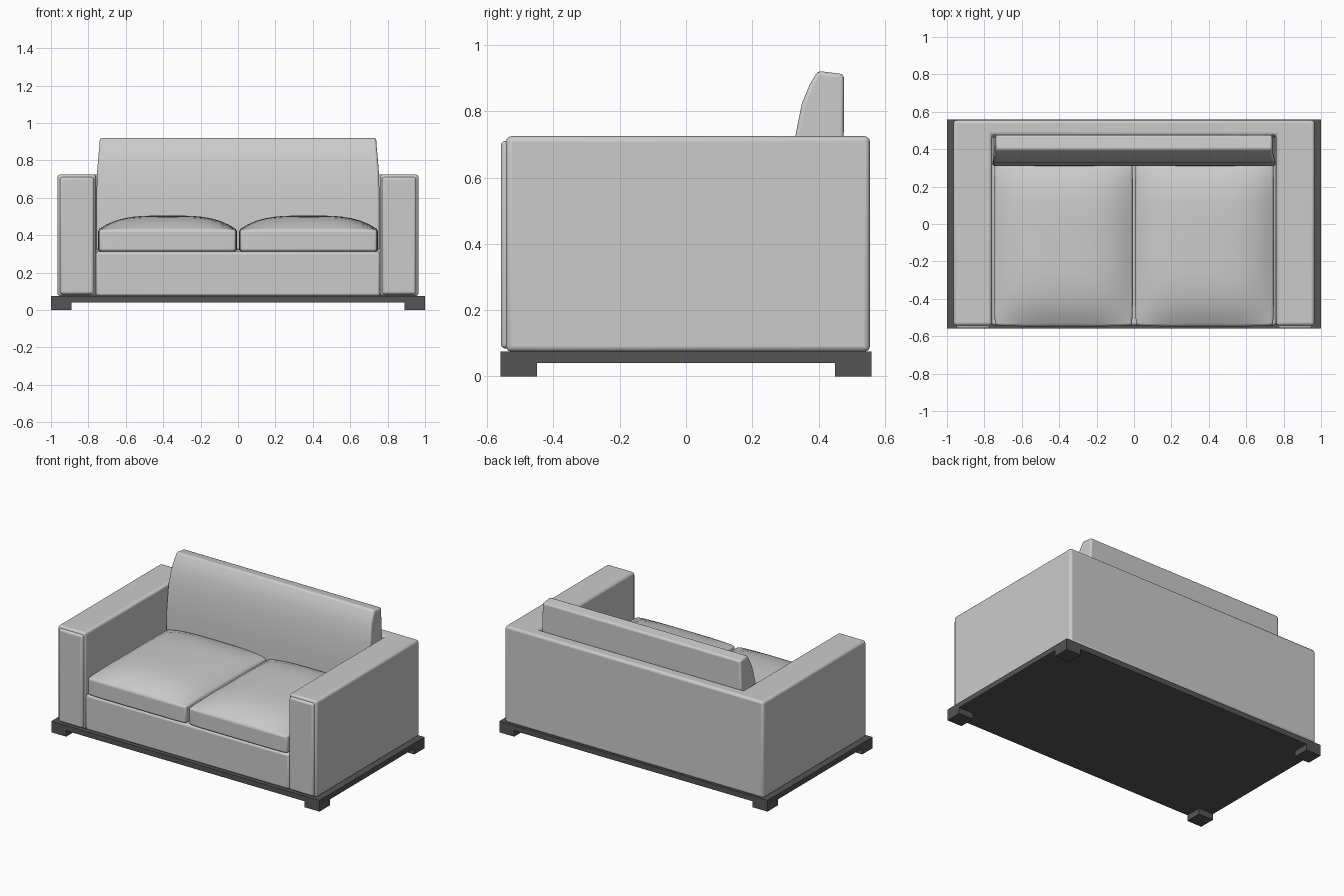
import bpy, bmesh, math

cube = bpy.data.objects.get("Cube")
if cube:
    bpy.data.objects.remove(cube, do_unlink=True)


def material(name, value):
    m = bpy.data.materials.new(name)
    m.use_nodes = True
    m.diffuse_color = (value, value, value, 1)
    m.node_tree.nodes["Principled BSDF"].inputs["Base Color"].default_value = m.diffuse_color
    return m


fabric = material("light grey fabric", 0.6)
wood = material("dark grey wood", 0.09)


def finish(bm, name, mat, bevel=0, segments=3):
    bmesh.ops.recalc_face_normals(bm, faces=bm.faces)
    mesh = bpy.data.meshes.new(name)
    bm.to_mesh(mesh)
    bm.free()
    ob = bpy.data.objects.new(name, mesh)
    bpy.context.collection.objects.link(ob)
    mesh.materials.append(mat)
    if bevel:
        mod = ob.modifiers.new("soft edges", "BEVEL")
        mod.width, mod.segments = bevel, segments
        mod.limit_method, mod.angle_limit = "ANGLE", math.radians(40)
        bpy.ops.object.select_all(action="DESELECT")
        ob.select_set(True)
        bpy.context.view_layer.objects.active = ob
        bpy.ops.object.shade_smooth_by_angle(angle=math.radians(40))
    return ob


def box(name, mat, x, y, z, bevel=0):
    bm = bmesh.new()
    bmesh.ops.create_cube(bm, size=1)
    for v in bm.verts:
        v.co = [(lo + hi) / 2 + c * (hi - lo) for c, (lo, hi) in zip(v.co, (x, y, z))]
    return finish(bm, name, mat, bevel)


def extrude(bm, points, offset):
    face = bm.faces.new([bm.verts.new(p) for p in points])
    moved = bmesh.ops.extrude_face_region(bm, geom=[face])["geom"]
    bmesh.ops.translate(bm, vec=offset, verts=[v for v in moved if isinstance(v, bmesh.types.BMVert)])


# Plinth and corner feet
box("base_plate", wood, (-1, 1), (-0.56, 0.56), (0.04, 0.075))
for sx, side in ((1, "left"), (-1, "right")):
    for sy, end in ((-1, "front"), (1, "back")):
        box(f"{end}_{side}_foot", wood, sorted((sx * 0.89, sx)),
            sorted((sy * 0.45, sy * 0.56)), (0, 0.04))

# Arms and back in one U-shaped body
half = [(0.76, 0.475), (0.76, -0.543), (0.965, -0.543), (0.965, 0.555)]
outline = half + [(-x, y) for x, y in reversed(half)]
bm = bmesh.new()
extrude(bm, [(x, y, 0.075) for x, y in outline], (0, 0, 0.65))
finish(bm, "arms_and_back", fabric, 0.016)

# Padded panels on the arm fronts
for sx, side in ((1, "left"), (-1, "right")):
    box(f"{side}_arm_panel", fabric, sorted((sx * 0.77, sx * 0.952)),
        (-0.559, -0.53), (0.084, 0.711), 0.014)

box("seat_base", fabric, (-0.76, 0.76), (-0.542, 0.476), (0.075, 0.312), 0.014)


# Domed seat cushions
def seat_cushion(name, cx):
    n, hx, hy, cy = 16, 0.371, 0.45, -0.097
    bm = bmesh.new()
    bmesh.ops.create_grid(bm, x_segments=n, y_segments=n, size=1)
    moved = bmesh.ops.extrude_face_region(bm, geom=bm.faces[:])["geom"]
    top = {v for v in moved if isinstance(v, bmesh.types.BMVert)}
    for v in bm.verts:
        u, w = v.co.x, v.co.y
        dome = (1 - abs(u) ** 3.5) * (1 - abs(w) ** 4)
        z = 0.43 + 0.075 * dome if v in top else 0.314
        # round the plan corners a little
        pull = 1 - 0.015 * (u * w) ** 8
        v.co = (cx + u * hx * pull, cy + w * hy * pull, z)
    finish(bm, name, fabric, 0.012)


seat_cushion("left_seat_cushion", 0.377)
seat_cushion("right_seat_cushion", -0.377)

# Back cushion with a curved, leaning front
profile = [(0.474, 0.32), (0.31, 0.32), (0.312, 0.55), (0.33, 0.725), (0.35, 0.825),
           (0.373, 0.88), (0.398, 0.922), (0.477, 0.912)]
bm = bmesh.new()
extrude(bm, [(-0.757, y, z) for y, z in profile], (1.514, 0, 0))
for v in bm.verts:
    v.co.x *= 1 - 0.025 * max(0, (v.co.z - 0.7) / 0.22)
finish(bm, "back_cushion", fabric, 0.012)
